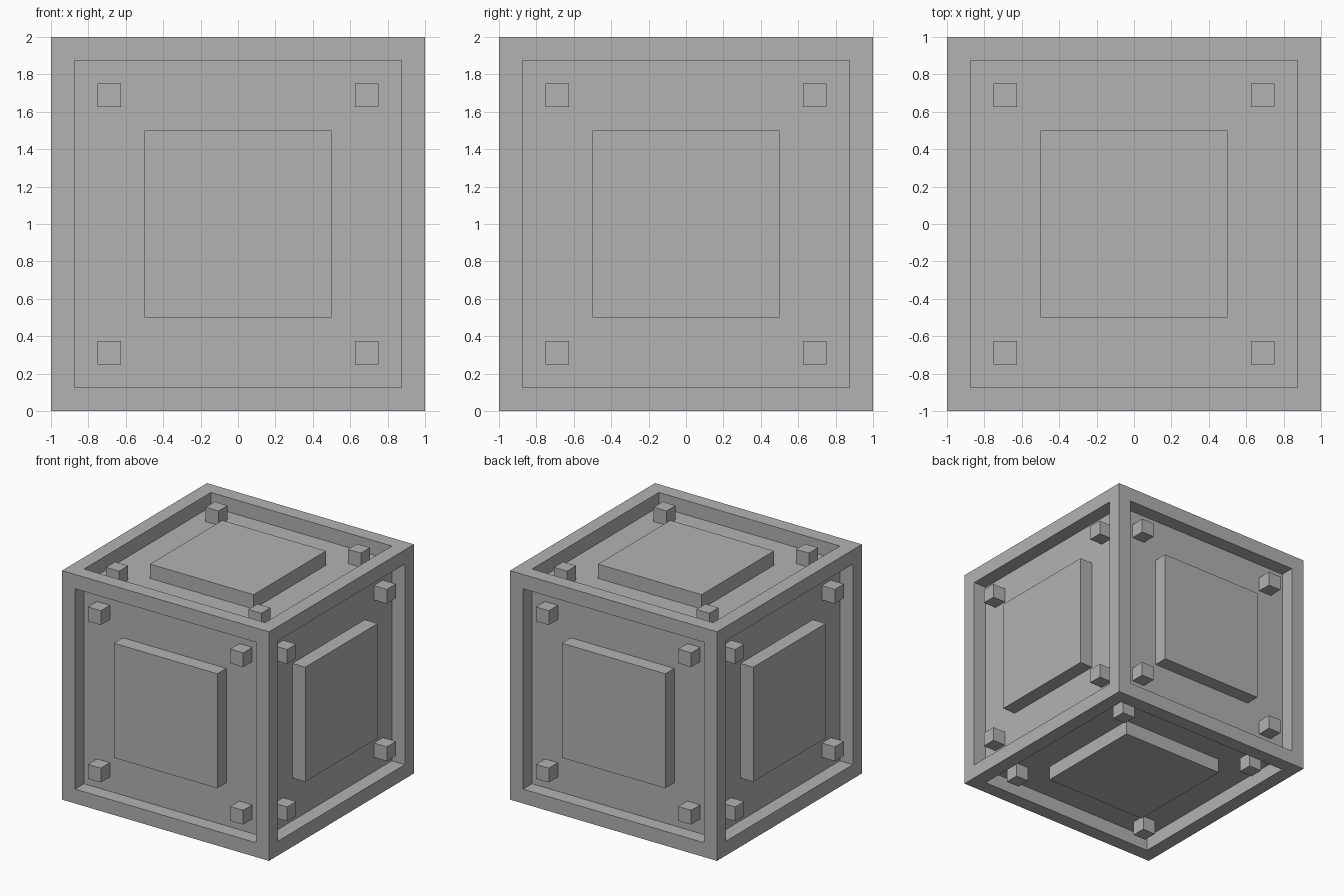
import bpy, bmesh
from math import pi
from mathutils import Matrix, Vector

old = bpy.data.objects.get("Cube")
if old:
    bpy.data.objects.remove(old, do_unlink=True)

HALF = 1.0      # half the cube's side
STEP = 0.125    # frame width, recess depth and stud size
SINK = 0.01     # how far raised parts sit into the recess floor

grey = bpy.data.materials.new("plain grey")
grey.use_nodes = True
colour = (0.448, 0.448, 0.448, 1)
grey.diffuse_color = colour
grey.node_tree.nodes["Principled BSDF"].inputs["Base Color"].default_value = colour


def finish(name, bm):
    mesh = bpy.data.meshes.new(name)
    bm.to_mesh(mesh)
    bm.free()
    mesh.materials.append(grey)
    obj = bpy.data.objects.new(name, mesh)
    obj.location.z = HALF
    bpy.context.collection.objects.link(obj)
    return obj


def add_block(bm, x, y, width, turn):
    """Square block rising from the recess floor, turned to one side of the cube."""
    height = STEP + SINK
    place = Matrix.Translation((x, y, HALF - height / 2))
    size = Matrix.Diagonal((width, width, height, 1))
    bmesh.ops.create_cube(bm, size=1, matrix=turn @ place @ size)


# Framed body: every side is inset, then pushed straight in
bm = bmesh.new()
bmesh.ops.create_cube(bm, size=2 * HALF)
sides = list(bm.faces)
bmesh.ops.inset_individual(bm, faces=sides, thickness=STEP, use_even_offset=True)
for side in sides:
    normal = side.normal.copy()
    result = bmesh.ops.extrude_face_region(bm, geom=[side])
    verts = [g for g in result["geom"] if isinstance(g, bmesh.types.BMVert)]
    bmesh.ops.translate(bm, verts=verts, vec=-normal * STEP)
    if side.is_valid:
        bmesh.ops.delete(bm, geom=[side], context="FACES_ONLY")
bmesh.ops.recalc_face_normals(bm, faces=bm.faces)
finish("framed_body", bm)

# Raised panel and four corner studs on each side
turns = {
    "top": Matrix.Identity(4),
    "bottom": Matrix.Rotation(pi, 4, "X"),
    "front": Matrix.Rotation(pi / 2, 4, "X"),
    "back": Matrix.Rotation(-pi / 2, 4, "X"),
    "left": Matrix.Rotation(pi / 2, 4, "Y"),
    "right": Matrix.Rotation(-pi / 2, 4, "Y"),
}
STUD = 0.6875   # stud centre offset
for side_name, turn in turns.items():
    bm = bmesh.new()
    add_block(bm, 0, 0, HALF, turn)
    finish(side_name + "_panel", bm)

    bm = bmesh.new()
    for x in (-STUD, STUD):
        for y in (-STUD, STUD):
            add_block(bm, x, y, STEP, turn)
    finish(side_name + "_studs", bm)
